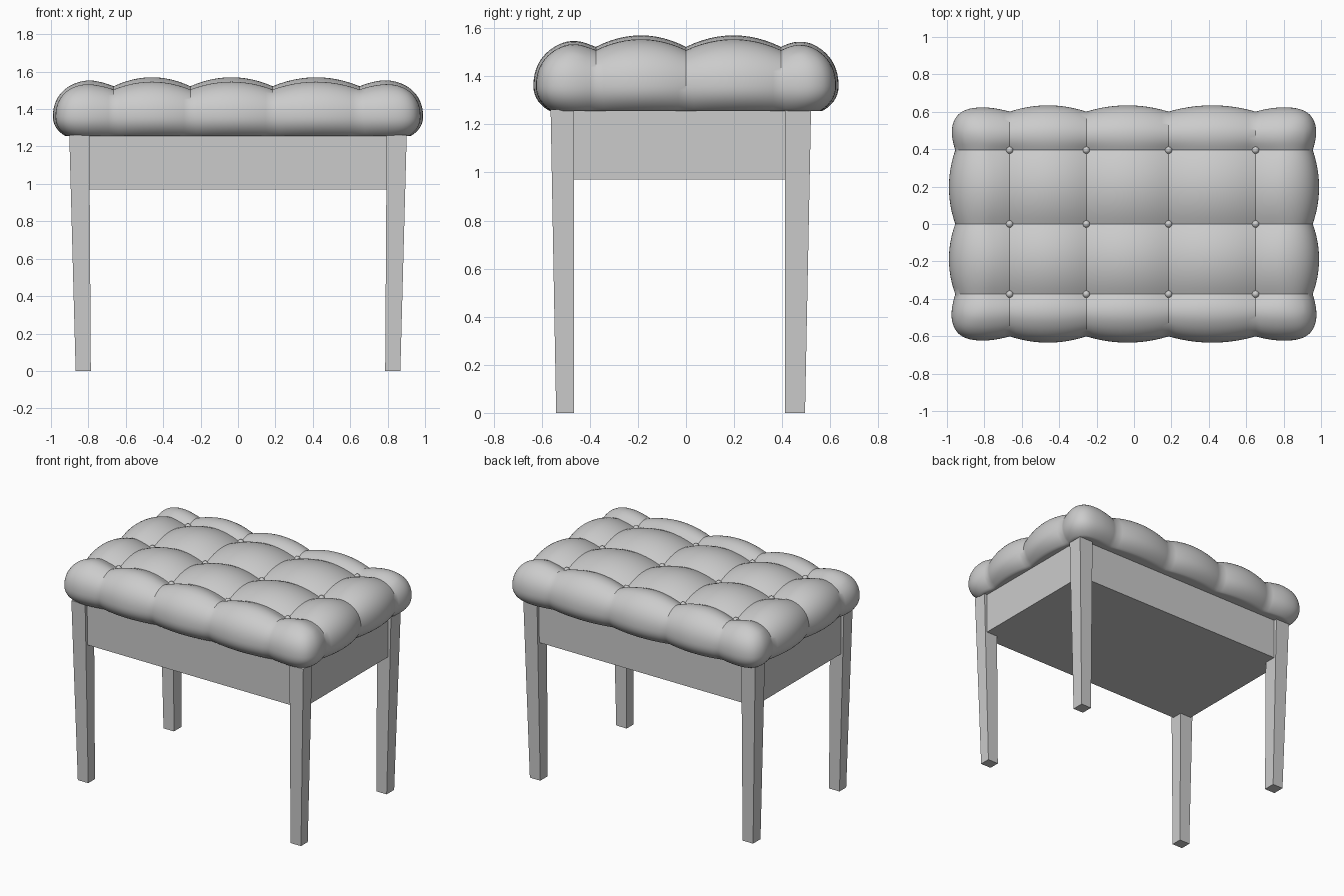
import bpy, bmesh, math

if "Cube" in bpy.data.objects:
    bpy.data.objects.remove(bpy.data.objects["Cube"])

SX = [-0.665, -0.255, 0.185, 0.65]      # seam positions
SY = [-0.375, 0.0, 0.395]
HX, HY, R = 1.0, 0.645, 0.24            # cushion half sizes and edge radius
ZMID, RTOP, RBOT, ZBASE = 1.36, 0.21, 0.14, 1.255


def new_object(name, bm):
    bmesh.ops.recalc_face_normals(bm, faces=bm.faces)
    me = bpy.data.meshes.new(name)
    bm.to_mesh(me)
    bm.free()
    ob = bpy.data.objects.new(name, me)
    bpy.context.collection.objects.link(ob)
    return ob


def smooth(ob, angle):
    bpy.ops.object.select_all(action='DESELECT')
    ob.select_set(True)
    bpy.context.view_layer.objects.active = ob
    bpy.ops.object.shade_smooth_by_angle(angle=math.radians(angle))


def ticks(seams, half, n=12):
    stops = [-half] + seams + [half]
    out = [a + (b - a) * i / n for a, b in zip(stops, stops[1:]) for i in range(n)]
    return out + [half]


def puff(v, seams):
    """0 on a seam, 1 in the middle of a pad."""
    for a, b in zip(seams, seams[1:]):
        if a <= v <= b:
            return 1 - abs(2 * (v - a) / (b - a) - 1) ** 2
    d = min(seams[0] - v if v < seams[0] else v - seams[-1], 0.16) / 0.16
    return 1 - (1 - d) ** 2


def shape(x, y, w):
    """Maps a point of a plain box onto the tufted cushion."""
    cx = max(-(HX - R), min(HX - R, x))
    cy = max(-(HY - R), min(HY - R, y))
    u, v = (x - cx) / R, (y - cy) / R
    h = (abs(u) ** 3.5 + abs(v) ** 3.5) ** (1 / 3.5)
    n = (h ** 2.2 + abs(w) ** 2.2) ** (1 / 2.2)
    u, v, w = u / n, v / n, w / n
    px, py = cx + R * u, cy + R * v
    dent_x, dent_y = 1 - puff(x, SX), 1 - puff(y, SY)
    dent = 0.048 * (dent_x + dent_y)
    if not SX[0] < x < SX[-1]:
        dent += 0.015 * puff(x, SX)
    if not SY[0] < y < SY[-1]:
        dent += 0.015 * puff(y, SY)
    side = min(1, (abs(u) ** 2 + abs(v) ** 2) ** 0.5)
    dent *= 1 - 0.3 * side
    z = ZMID + (RTOP if w > 0 else RBOT) * w - dent * max(w, 0)
    return px - dent * u, py - dent * v, max(z, ZBASE)


# tufted cushion: six gridded box sides, reshaped
bm = bmesh.new()
X, Y = ticks(SX, HX), ticks(SY, HY)
W = [-1 + i / 8 for i in range(17)]


def patch(A, B, f):
    g = [[bm.verts.new(shape(*f(a, b))) for b in B] for a in A]
    for i in range(len(A) - 1):
        for j in range(len(B) - 1):
            bm.faces.new((g[i][j], g[i + 1][j], g[i + 1][j + 1], g[i][j + 1]))


for s in (-1, 1):
    patch(X, Y, lambda a, b: (a, b, s))
    patch(X, W, lambda a, b: (a, s * HY, b))
    patch(Y, W, lambda a, b: (s * HX, a, b))
bmesh.ops.remove_doubles(bm, verts=bm.verts, dist=0.0005)
smooth(new_object("cushion", bm), 35)

# buttons at the seam crossings
for x in SX:
    for y in SY:
        bm = bmesh.new()
        bmesh.ops.create_uvsphere(bm, u_segments=16, v_segments=8, radius=0.02)
        bmesh.ops.translate(bm, verts=bm.verts, vec=(x, y, shape(x, y, 1)[2] + 0.004))
        smooth(new_object("button", bm), 60)


def block(name, low, high, z0, z1):
    """Tapered block; low and high are (x0, x1, y0, y1)."""
    bm = bmesh.new()
    rings = []
    for (x0, x1, y0, y1), z in ((low, z0), (high, z1)):
        rings.append([bm.verts.new((x, y, z)) for x, y in
                      ((x0, y0), (x1, y0), (x1, y1), (x0, y1))])
    a, b = rings
    bm.faces.new(a)
    bm.faces.new(b)
    for i in range(4):
        j = (i + 1) % 4
        bm.faces.new((a[i], a[j], b[j], b[i]))
    return new_object(name, bm)


# apron box
rail = (-0.88, 0.88, -0.54, 0.497)
block("apron", rail, rail, 0.97, 1.262)

# tapered legs
for side, s in (("left", -1), ("right", 1)):
    for end, (o0, o1, inn) in (("front", (-0.54, -0.563, -0.465)),
                               ("back", (0.495, 0.52, 0.412))):
        block(f"{end}_{side}_leg", (s * 0.787, s * 0.868, inn, o0),
              (s * 0.795, s * 0.902, inn, o1), 0, 1.262)
